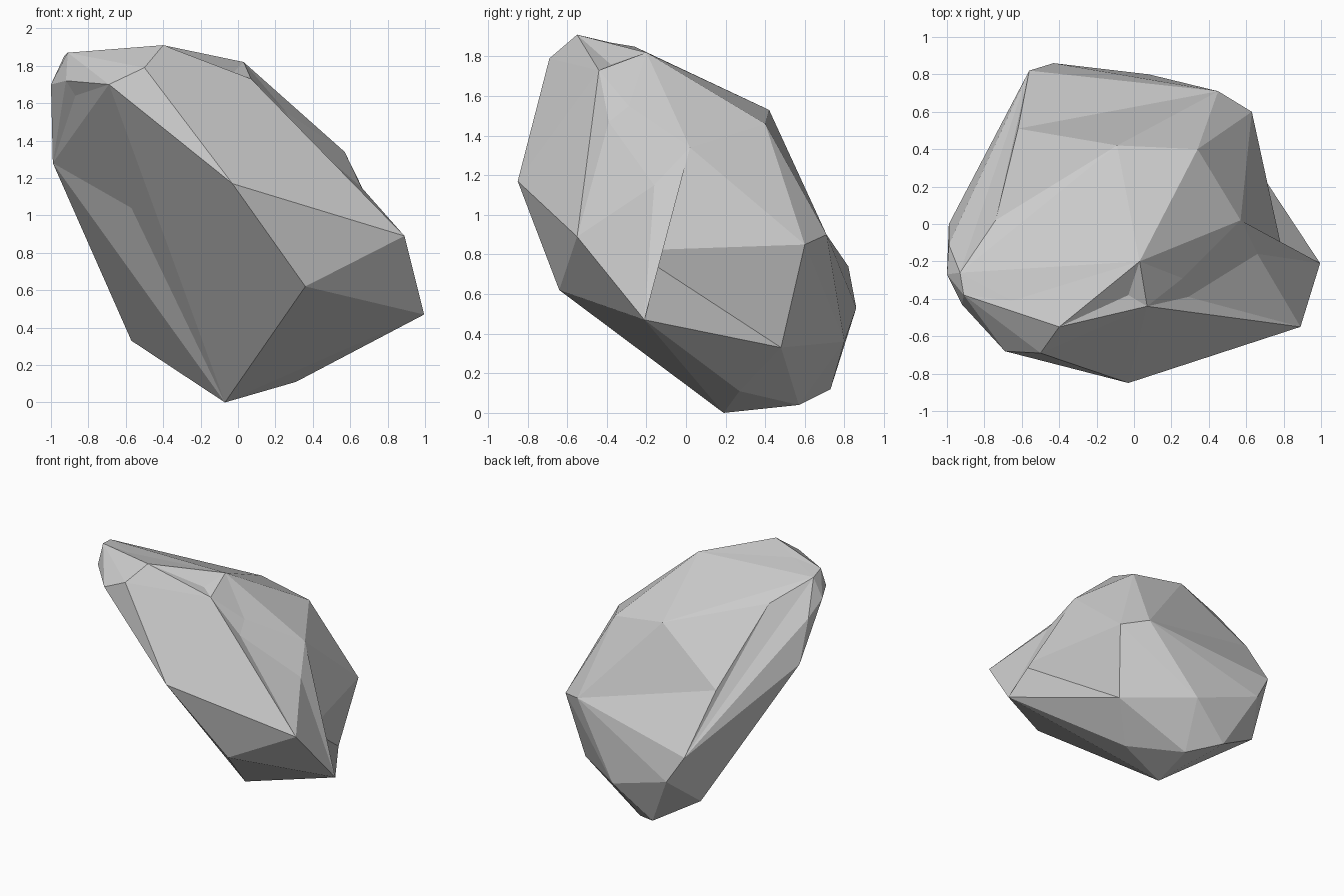
import bpy, bmesh
from mathutils import Vector
from mathutils.geometry import intersect_point_line, closest_point_on_tri

if "Cube" in bpy.data.objects:
    bpy.data.objects.remove(bpy.data.objects["Cube"])

# Chipped corners of the boulder, grouped by side
crown = [(-.4, -.55, 1.91), (-.91, -.38, 1.87), (-.93, -.26, 1.85), (-.5, -.69, 1.79),
         (.03, -.2, 1.82), (.07, -.44, 1.73), (-.09, .42, 1.53), (.34, .4, 1.46)]
front = [(-.69, -.68, 1.7), (-.92, -.43, 1.72), (-.03, -.85, 1.17), (.36, -.64, .62)]
left = [(-1, -.27, 1.7), (-.99, -.11, 1.6), (-.99, 0, 1.28), (-.57, .63, .33)]
right = [(.89, -.55, .89), (.995, -.21, .47), (.57, .02, 1.34), (.63, .6, .85), (.54, .48, .33)]
back = [(.45, .71, .9), (-.56, .82, .74), (-.43, .86, .53), (.08, .8, .36)]
base = [(-.07, .19, 0), (.31, .27, .11), (-.22, .73, .12), (0, .57, .04)]

# Hollow corners, optionally with the spot on the hull they are pressed in from
dents = [
    ((.66, -.16, 1.15),), ((.29, -.39, 1.47),), ((.26, -.29, 1.55),),
    ((-.74, .02, 1.7),), ((-.65, -.41, 1.875),), ((-.87, -.41, 1.64),),
    ((-.62, .51, 1.17), (-.33, .62, 1.13)),    # back left hollow
    ((.82, -.27, .82), (.81, .2, .66)),        # right hollow
    ((-.03, -.38, 1.76), (-.1, -.4, 1.82)),    # crown chip
    ((-.57, -.14, 1.04), (-.54, -.21, 1.06)),  # front crease
]

# Outer hull
bm = bmesh.new()
for p in crown + front + left + right + back + base:
    bm.verts.new(p)
bmesh.ops.convex_hull(bm, input=bm.verts[:])
loose = [v for v in bm.verts if not v.link_faces]
dents += [(tuple(v.co),) for v in loose]
bmesh.ops.delete(bm, geom=loose, context='VERTS')


def edge_hit(e, p):
    a, b = e.verts[0].co, e.verts[1].co
    t = min(max(intersect_point_line(p, a, b)[1], .02), .98)
    return (a.lerp(b, t) - p).length, t


def face_dist(f, p):
    return (closest_point_on_tri(p, *[v.co for v in f.verts]) - p).length


# Press the nearest edge or facet in to each hollow corner
for d in dents:
    p, aim = Vector(d[0]), Vector(d[-1])
    face = min(bm.faces, key=lambda f: face_dist(f, aim))
    edge = min(bm.edges, key=lambda e: edge_hit(e, aim)[0])
    ed, t = edge_hit(edge, aim)
    if ed < face_dist(face, aim) + .05:
        far = [v for f in edge.link_faces for v in f.verts if v not in edge.verts]
        nv = bmesh.utils.edge_split(edge, edge.verts[0], t)[1]
        for v in far:
            bmesh.ops.connect_vert_pair(bm, verts=[nv, v])
    else:
        nv = bmesh.ops.poke(bm, faces=[face])['verts'][0]
    nv.co = p
    bmesh.ops.triangulate(bm, faces=[f for f in bm.faces if len(f.verts) > 3])

bmesh.ops.recalc_face_normals(bm, faces=bm.faces[:])
mesh = bpy.data.meshes.new("boulder")
bm.to_mesh(mesh)
bm.free()
bpy.context.collection.objects.link(bpy.data.objects.new("boulder", mesh))
